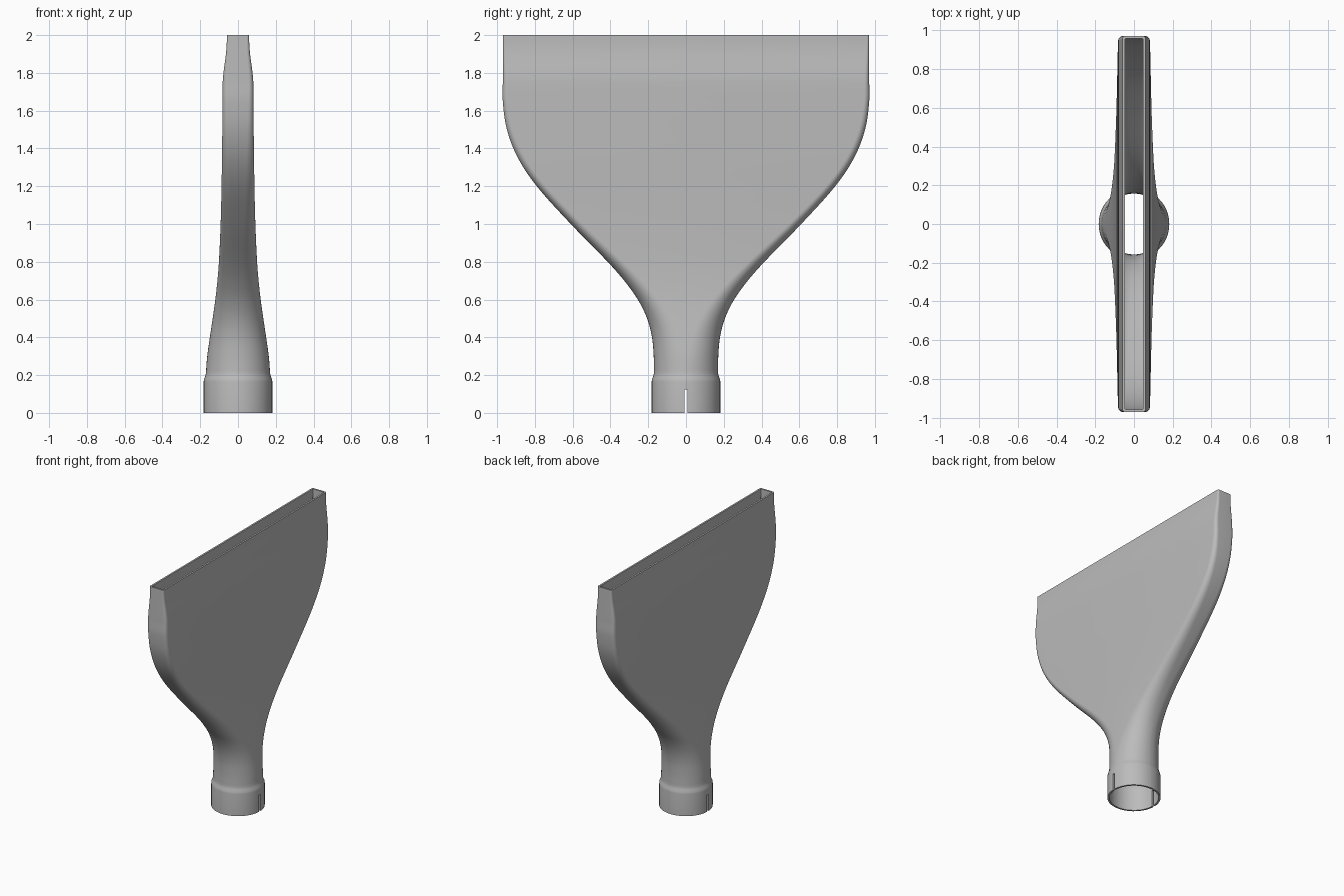
import bpy, bmesh, math

if "Cube" in bpy.data.objects:
    bpy.data.objects.remove(bpy.data.objects["Cube"], do_unlink=True)

WALL = 0.013
CORNER_STEPS = 12

grey = bpy.data.materials.new("plain_grey")
grey.use_nodes = True
colour = (0.5, 0.5, 0.5, 1)
grey.diffuse_color = colour
grey.node_tree.nodes["Principled BSDF"].inputs["Base Color"].default_value = colour

# Sections: height, half thickness, half width, corner radius
COLLAR = [(0, .182, .182, .182), (.165, .182, .182, .182), (.18, .18, .18, .18), (.195, .173, .173, .173)]
BODY = [
    (.21, .17, .17, .17), (.3, .163, .171, .163), (.4, .149, .18, .149),
    (.5, .134, .206, .13), (.6, .12, .255, .112), (.7, .109, .327, .097),
    (.8, .101, .415, .084), (1, .092, .61, .064), (1.2, .087, .79, .05),
    (1.35, .085, .89, .042), (1.5, .083, .948, .034), (1.65, .082, .97, .028),
    (1.75, .081, .97, .025), (1.8, .077, .97, .023), (1.9, .064, .97, .017),
    (1.95, .06, .97, .014), (2, .059, .97, .012)]


def smooth_rows(rows, steps=5):
    """Cubic interpolation between sections, parametrised by height."""
    def slope(i, k):
        a, b = rows[max(i - 1, 0)], rows[min(i + 1, len(rows) - 1)]
        return (b[k] - a[k]) / (b[0] - a[0])
    out = []
    for i in range(len(rows) - 1):
        p, q = rows[i], rows[i + 1]
        h = q[0] - p[0]
        for s in range(steps):
            t = s / steps
            row = [p[0] + h * t]
            for k in (1, 2, 3):
                row.append((2*t**3 - 3*t*t + 1) * p[k] + (t**3 - 2*t*t + t) * h * slope(i, k)
                           + (3*t*t - 2*t**3) * q[k] + (t**3 - t*t) * h * slope(i + 1, k))
            out.append(tuple(row))
    return out + [rows[-1]]


def rounded_ring(bm, row, inset):
    z, a, b, r = row
    a, b = a - inset, b - inset
    r = min(max(r - inset, .004), .99 * min(a, b))
    verts = []
    for corner, (sx, sy) in enumerate(((1, 1), (-1, 1), (-1, -1), (1, -1))):
        for s in range(CORNER_STEPS + 1):
            ang = (corner + s / CORNER_STEPS) * math.pi / 2
            verts.append(bm.verts.new((sx * (a - r) + r * math.cos(ang),
                                       sy * (b - r) + r * math.sin(ang), z)))
    return verts


# Hollow nozzle: up the outside, down the inside, closed at both rims
rows = COLLAR + smooth_rows(BODY)
bm = bmesh.new()
rings = [rounded_ring(bm, r, 0) for r in rows]
rings += [rounded_ring(bm, r, WALL) for r in reversed(rows)]
for i, ring in enumerate(rings):
    nxt = rings[(i + 1) % len(rings)]
    for j in range(len(ring)):
        k = (j + 1) % len(ring)
        bm.faces.new((ring[j], ring[k], nxt[k], nxt[j]))
bmesh.ops.recalc_face_normals(bm, faces=bm.faces)
mesh = bpy.data.meshes.new("flat_nozzle")
bm.to_mesh(mesh)
bm.free()
mesh.materials.append(grey)
nozzle = bpy.data.objects.new("flat_nozzle", mesh)
bpy.context.collection.objects.link(nozzle)

# Clamp slots through both sides of the collar
bpy.ops.mesh.primitive_cube_add(size=1, location=(0, 0, .0225))
cutter = bpy.context.object
cutter.name = "slot_cutter"
cutter.scale = (.6, .015, .205)
cutter.hide_render = True
cutter.data.materials.append(grey)
bpy.context.view_layer.update()

cut = nozzle.modifiers.new("slots", "BOOLEAN")
cut.operation = "DIFFERENCE"
cut.solver = "EXACT"
cut.object = cutter

bpy.ops.object.select_all(action="DESELECT")
nozzle.select_set(True)
bpy.context.view_layer.objects.active = nozzle
bpy.ops.object.modifier_apply(modifier=cut.name)
bpy.data.objects.remove(cutter, do_unlink=True)
bpy.ops.object.shade_smooth_by_angle(angle=math.radians(35))
